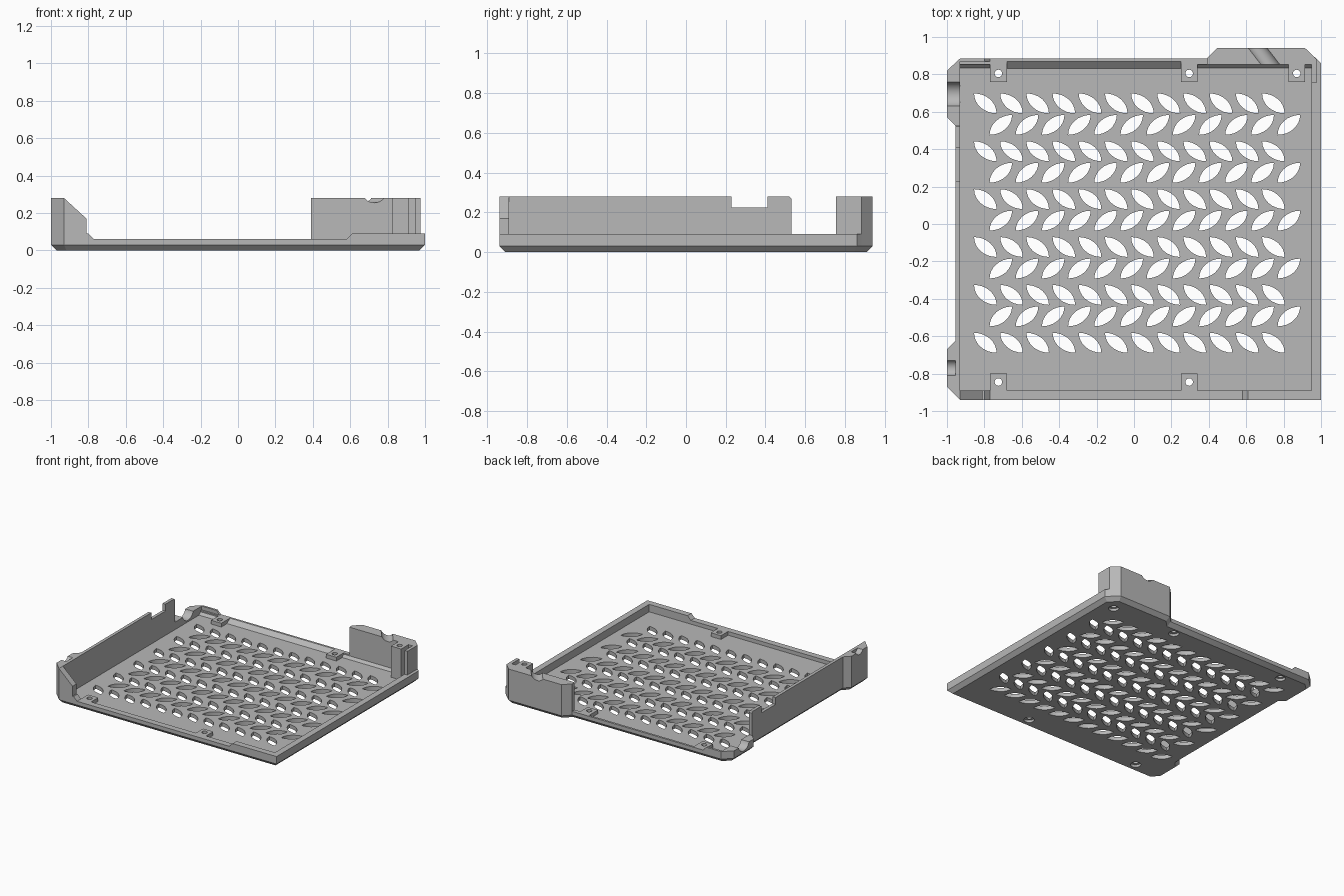
import bpy, bmesh, math
from mathutils import Vector

if "Cube" in bpy.data.objects:
    bpy.data.objects.remove(bpy.data.objects["Cube"])

grey = bpy.data.materials.new("plain_grey")
grey.use_nodes = True
grey.diffuse_color = (0.48, 0.48, 0.48, 1)
grey.node_tree.nodes["Principled BSDF"].inputs["Base Color"].default_value = (0.48, 0.48, 0.48, 1)

FLOOR, LOW, RIM, TOP = 0.03, 0.06, 0.09, 0.28
FRONT, BACK = -0.94, 0.885


def inset(pts, d):
    """Shrink a counter-clockwise outline by d with mitred corners."""
    out = []
    for i, p in enumerate(pts):
        p, a, b = Vector(p), Vector(pts[i - 1]), Vector(pts[(i + 1) % len(pts)])
        u, v = (p - a).normalized(), (b - p).normalized()
        n1, n2 = Vector((-u.y, u.x)), Vector((-v.y, v.x))
        out.append(p + (n1 + n2) * d / (1 + n1.dot(n2)))
    return out


def add_prism(bm, pts, lo, hi, axis="Z", bottom=None):
    place = {"Z": lambda a, b, h: (a, b, h),
             "Y": lambda a, b, h: (a, h, b),
             "X": lambda a, b, h: (h, a, b)}[axis]
    low = [bm.verts.new(place(a, b, lo)) for a, b in (bottom or pts)]
    high = [bm.verts.new(place(a, b, hi)) for a, b in pts]
    bm.faces.new(low[::-1])
    bm.faces.new(high)
    for i in range(len(pts)):
        j = (i + 1) % len(pts)
        bm.faces.new((low[i], low[j], high[j], high[i]))


def finish(name, bm):
    bmesh.ops.recalc_face_normals(bm, faces=bm.faces)
    mesh = bpy.data.meshes.new(name)
    bm.to_mesh(mesh)
    bm.free()
    mesh.materials.append(grey)
    ob = bpy.data.objects.new(name, mesh)
    bpy.context.collection.objects.link(ob)
    return ob


def prism(name, pts, lo, hi, axis="Z", bottom=None):
    bm = bmesh.new()
    add_prism(bm, pts, lo, hi, axis, bottom)
    return finish(name, bm)


def box(name, x0, x1, y0, y1, z0, z1):
    return prism(name, [(x0, y0), (x1, y0), (x1, y1), (x0, y1)], z0, z1)


def circle(x, y, r, n=24):
    return [(x + r * math.cos(math.tau * i / n), y + r * math.sin(math.tau * i / n)) for i in range(n)]


def cut(ob, cutter):
    cutter.hide_render = True
    mod = ob.modifiers.new("cut", "BOOLEAN")
    mod.operation, mod.solver, mod.object = "DIFFERENCE", "EXACT", cutter
    bpy.context.view_layer.objects.active = ob
    bpy.ops.object.modifier_apply(modifier=mod.name)


def leaf(cx, cy, flip, a=0.06, b=0.053, n=8):
    """Pointed leaf made of two quarter arcs."""
    pts = []
    for s in (1, -1):
        for i in range(n):
            t = math.pi / 2 * i / n
            pts.append((cx + flip * s * (2 * a * math.sin(t) - a), cy + s * (2 * b * math.cos(t) - b)))
    return pts


# Outlines of the two bumps on the -x side, and the raised back corner
front_bump = [(-0.955, -0.625), (-1, -0.67), (-1, -0.87), (-0.93, FRONT)]
back_bump = [(-0.93, BACK), (-1, 0.82), (-1, 0.57), (-0.955, 0.525)]
back_corner = [(0.915, 0.94), (0.445, 0.94), (0.39, BACK)]

# Floor plate with chamfered underside
outline = [(1, FRONT), (1, 0.86)] + back_corner + back_bump + front_bump
base = prism("base_plate", outline, 0, FLOOR, bottom=inset(outline, 0.03))

# Leaf shaped vent holes in alternating rows
bm = bmesh.new()
for row in range(11):
    odd = row % 2
    for col in range(12):
        x = -0.795 + 0.14 * col + 0.083 * odd
        y = 0.645 - 0.256 * (row // 2) - 0.115 * odd
        add_prism(bm, leaf(x, y, -1 if odd else 1), -0.05, 0.1)
vents = finish("vent_cutter", bm)

# Screw holes with wider recesses underneath
screws = [(-0.725, 0.805), (0.295, 0.805), (0.87, 0.805), (-0.725, -0.845), (0.295, -0.845)]
bm, bm_wide = bmesh.new(), bmesh.new()
for x, y in screws:
    add_prism(bm, circle(x, y, 0.02), -0.05, 0.4)
    add_prism(bm_wide, circle(x, y, 0.038), -0.05, 0.02)
screw_cutter = finish("screw_cutter", bm)
recess_cutter = finish("recess_cutter", bm_wide)
for cutter in (vents, screw_cutter, recess_cutter):
    cut(base, cutter)

# Screw tabs; the one in the back corner is a tall column
for i, (x, y) in enumerate(screws):
    y0, y1 = (y - 0.045, 0.855) if y > 0 else (-0.89, y + 0.045)
    tab = box(f"screw_tab_{i + 1}", x - 0.045, x + 0.045, y0, y1, FLOOR, TOP if x > 0.8 else LOW)
    cut(tab, screw_cutter)

# Front wall with the sloped brace at one end
prism("front_wall", [(-0.93, FLOOR), (0.95, FLOOR), (0.95, RIM), (0.61, RIM), (0.58, LOW), (-0.77, LOW),
                     (-0.8, RIM), (-0.81, RIM), (-0.81, 0.17), (-0.93, TOP)], FRONT, -0.89, "Y")

# Back wall and its sloped inner ledges
prism("back_wall", [(-0.93, FLOOR), (0.39, FLOOR), (0.39, LOW), (-0.77, LOW), (-0.8, RIM), (-0.93, RIM)],
      0.868, BACK, "Y")
ledge = [(0.868, FLOOR), (0.868, LOW), (0.853, LOW), (0.853, 0.05), (0.834, FLOOR)]
prism("back_ledge_a", ledge, -0.93, -0.68, "X")
prism("back_ledge_b", ledge, 0.25, 0.39, "X")
prism("back_slope", [(0.868, FLOOR), (0.868, LOW), (0.832, FLOOR)], -0.68, 0.25, "X")
prism("post_slope", [(0.853, FLOOR), (0.853, 0.05), (0.834, FLOOR)], 0.39, 0.95, "X")

# Low wall on the +x side
prism("left_wall", [(0.95, FRONT), (1, FRONT), (1, 0.86), (0.975, 0.883), (0.95, 0.883)], FLOOR, RIM)

# Tall wall on the -x side with the notch
prism("right_wall", [(-0.89, FLOOR), (0.53, FLOOR), (0.53, 0.27), (0.52, TOP), (0.41, TOP), (0.41, 0.225),
                     (0.23, 0.225), (0.23, TOP), (-0.89, TOP)], -0.955, -0.93, "X")

# Corner posts
front_post = prism("front_post", front_bump + [(-0.93, -0.625)], FLOOR, TOP)
low_post = prism("low_back_post", back_bump + [(-0.93, 0.525)], FLOOR, RIM)
back_post = prism("back_post", back_corner + [(0.39, 0.853), (0.95, 0.853), (0.95, 0.755), (0.975, 0.755),
                                              (0.975, 0.883)], FLOOR, TOP)


# Rounded cable grooves across the posts
def groove(ob, start, end, r):
    a, b = Vector(start), Vector(end)
    bpy.ops.mesh.primitive_cylinder_add(vertices=32, radius=r, depth=(b - a).length, location=(a + b) / 2,
                                        rotation=(b - a).to_track_quat("Z", "Y").to_euler())
    cutter = bpy.context.object
    cutter.data.materials.append(grey)
    cut(ob, cutter)
    bpy.data.objects.remove(cutter)


groove(front_post, (-1.1, -0.77, 0.3), (-0.8, -0.77, 0.3), 0.045)
groove(low_post, (-1.1, 0.695, 0.11), (-0.8, 0.695, 0.11), 0.068)
groove(back_post, (0.6, 1.02, 0.3), (0.77, 0.8, 0.3), 0.045)

for cutter in (vents, screw_cutter, recess_cutter):
    bpy.data.objects.remove(cutter)

# Smooth the round holes, keep hard edges
bpy.ops.object.select_all(action="DESELECT")
for ob in bpy.context.scene.objects:
    if ob.type == "MESH":
        ob.select_set(True)
        bpy.context.view_layer.objects.active = ob
bpy.ops.object.shade_smooth_by_angle(angle=math.radians(30))
